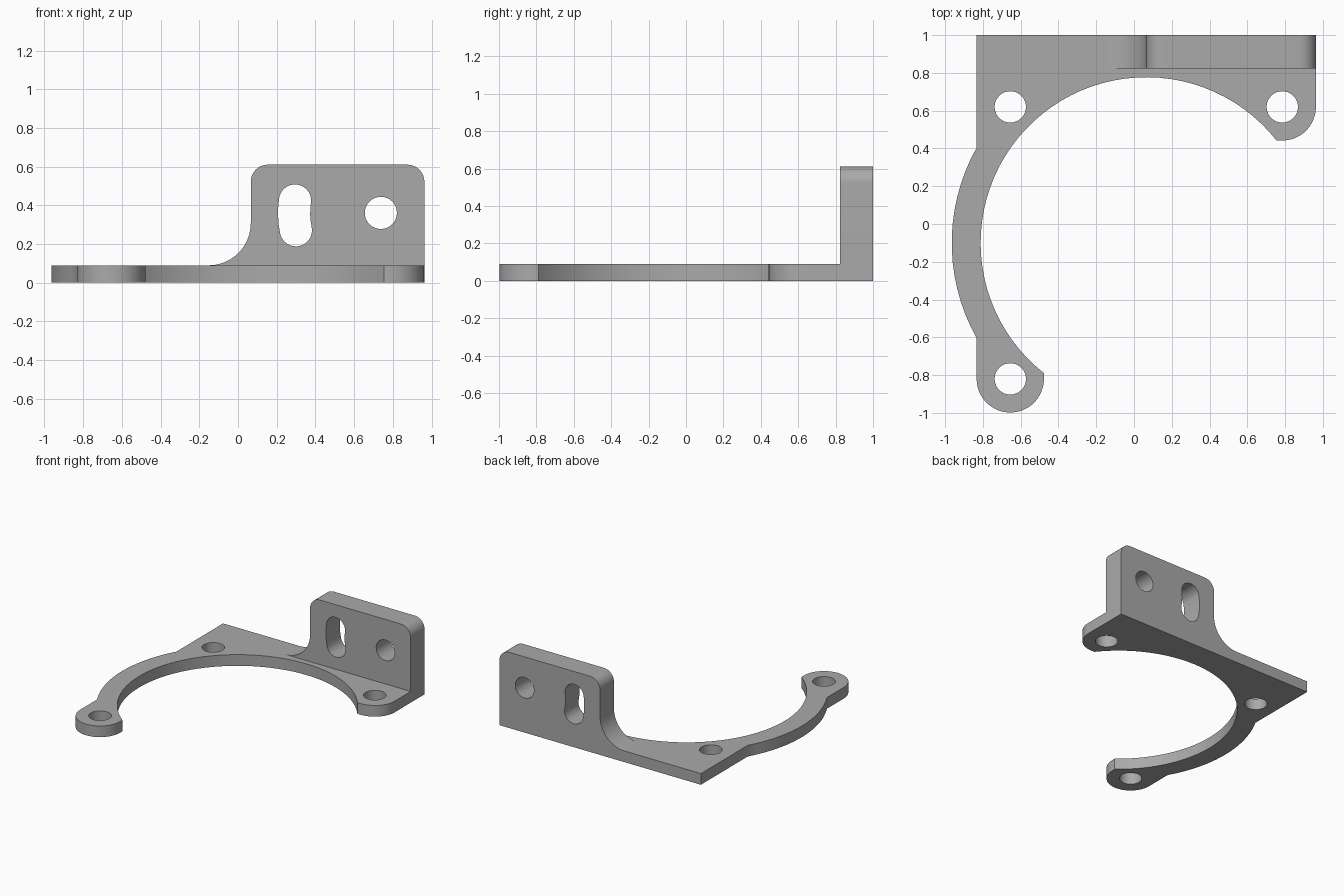
import bpy, bmesh
from math import sin, cos, radians, ceil
from mathutils import Matrix

if "Cube" in bpy.data.objects:
    bpy.data.objects.remove(bpy.data.objects["Cube"], do_unlink=True)

PLATE_H, WALL_Y, RIGHT_X, LEFT_X = 0.09, 0.823, 0.963, -0.833
HOLE_R = 0.083

metal = bpy.data.materials.new("grey metal")
metal.use_nodes = True
grey = (0.4, 0.4, 0.4, 1)
metal.diffuse_color = grey
metal.node_tree.nodes["Principled BSDF"].inputs["Base Color"].default_value = grey


def arc(cx, cy, r, start, end, step=5):
    """Points along an arc, angles in degrees."""
    n = max(2, ceil(abs(end - start) / step))
    angles = [radians(start + (end - start) * i / n) for i in range(n + 1)]
    return [(cx + r * cos(a), cy + r * sin(a)) for a in angles]


def circle(cx, cy, r=HOLE_R):
    return arc(cx, cy, r, 0, 360, 10)[:-1]


def extruded(name, loops, depth, matrix=Matrix()):
    """Solid from an outline followed by its hole loops."""
    bm = bmesh.new()
    for loop in loops:
        verts = [bm.verts.new((x, y, 0)) for x, y in loop]
        for a, b in zip(verts, verts[1:] + verts[:1]):
            bm.edges.new((a, b))
    bmesh.ops.triangle_fill(bm, use_beauty=True, edges=bm.edges[:], normal=(0, 0, 1))
    top = bmesh.ops.extrude_face_region(bm, geom=bm.faces[:])["geom"]
    moved = [v for v in top if isinstance(v, bmesh.types.BMVert)]
    bmesh.ops.translate(bm, verts=moved, vec=(0, 0, depth))
    bm.transform(matrix)
    bmesh.ops.recalc_face_normals(bm, faces=bm.faces[:])
    mesh = bpy.data.meshes.new(name)
    bm.to_mesh(mesh)
    bm.free()
    mesh.materials.append(metal)
    obj = bpy.data.objects.new(name, mesh)
    bpy.context.collection.objects.link(obj)
    return obj


# Flat ring plate with three rounded mounting lugs
ring = (0.065, -0.1)
lug_a, lug_b, lug_c = (0.785, 0.62), (-0.655, -0.82), (-0.655, 0.62)
LUG_R = 0.178
outline = [(LEFT_X, 1), (RIGHT_X, 1)]
outline += arc(*lug_a, LUG_R, 0, -90)
outline += arc(*ring, 0.877, 38.15, 231.85, 4)
outline += arc(*lug_b, LUG_R, 0, -180)
outline += arc(*ring, 1.03, 209.35, 150.65, 4)
plate = extruded("ring_plate", [outline] + [circle(*p) for p in (lug_a, lug_b, lug_c)], PLATE_H)

# Upright wall: rounded top corners, concave fillet down to the plate
wall_x, wall_top, corner, fillet = 0.066, 0.61, 0.088, 0.218
profile = [(RIGHT_X, PLATE_H)]
profile += arc(RIGHT_X - corner, wall_top - corner, corner, 0, 90, 6)
profile += arc(wall_x + corner, wall_top - corner, corner, 90, 180, 6)
profile += arc(wall_x - fillet, PLATE_H + fillet, fillet, 0, -90)

# Pivot hole and the curved adjustment slot swung around it
pivot, swing, lo, hi = (0.738, 0.361), 0.448, 171.8, 191.6
ends = [(pivot[0] + swing * cos(radians(a)), pivot[1] + swing * sin(radians(a))) for a in (lo, hi)]
slot = arc(*pivot, swing + HOLE_R, lo, hi)
slot += arc(*ends[1], HOLE_R, hi, hi + 180, 10)[1:]
slot += arc(*pivot, swing - HOLE_R, hi, lo)[1:]
slot += arc(*ends[0], HOLE_R, lo - 180, lo, 10)[1:-1]
upright = Matrix.Translation((0, 1, 0)) @ Matrix.Rotation(radians(90), 4, "X")
wall = extruded("upright_wall", [profile, circle(*pivot), slot], 1 - WALL_Y, upright)

# Fuse the wall onto the plate
bpy.context.view_layer.objects.active = plate
plate.select_set(True)
fuse = plate.modifiers.new("fuse", "BOOLEAN")
fuse.operation, fuse.solver, fuse.object = "UNION", "EXACT", wall
bpy.ops.object.modifier_apply(modifier=fuse.name)
bpy.data.objects.remove(wall, do_unlink=True)
plate.name = "mounting_bracket"
bpy.ops.object.shade_smooth_by_angle(angle=radians(30))
